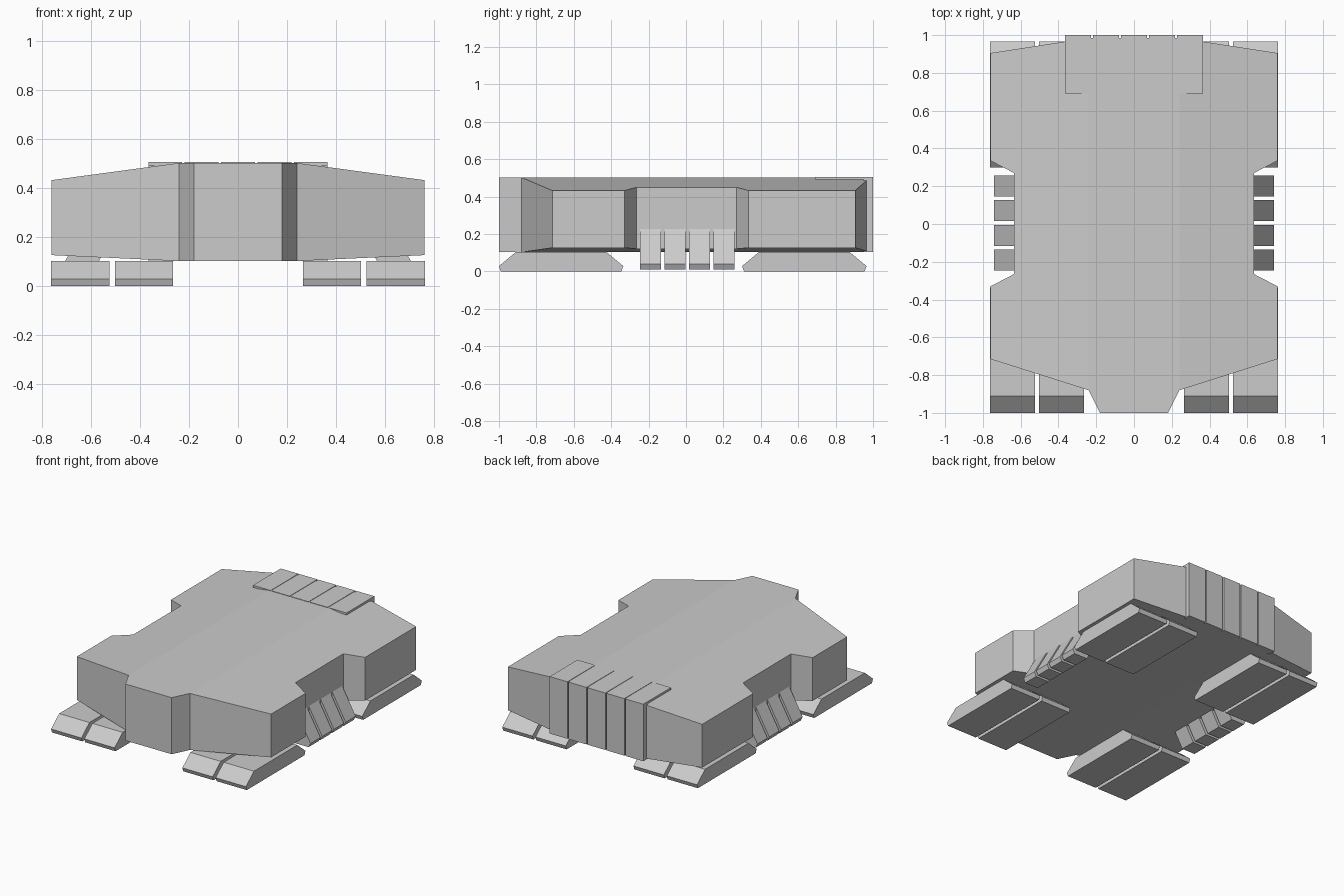
import bpy, bmesh

if "Cube" in bpy.data.objects:
    bpy.data.objects.remove(bpy.data.objects["Cube"])


def make_object(name, bm):
    bmesh.ops.recalc_face_normals(bm, faces=bm.faces)
    mesh = bpy.data.meshes.new(name)
    bm.to_mesh(mesh)
    bm.free()
    obj = bpy.data.objects.new(name, mesh)
    bpy.context.collection.objects.link(obj)
    return obj


def prism(points, direction):
    """Closed profile of 3D points extruded along a direction."""
    bm = bmesh.new()
    face = bm.faces.new([bm.verts.new(p) for p in points])
    ext = bmesh.ops.extrude_face_region(bm, geom=[face])
    verts = [v for v in ext["geom"] if isinstance(v, bmesh.types.BMVert)]
    bmesh.ops.translate(bm, verts=verts, vec=direction)
    return bm


# Hull: mirrored plan outline, folded along x = +-0.24 so the flanks taper
half = [(0.18, -1.0), (0.24, -0.88), (0.76, -0.715), (0.76, -0.33), (0.635, -0.265),
        (0.635, 0.27), (0.76, 0.335), (0.76, 0.905), (0.24, 0.985)]
outline = half + [(-x, y) for x, y in reversed(half)]
hull = prism([(x, y, 0) for x, y in outline], (0, 0, 1))
for x in (-0.24, 0.24):
    bmesh.ops.bisect_plane(hull, geom=hull.verts[:] + hull.edges[:] + hull.faces[:],
                           plane_co=(x, 0, 0), plane_no=(1, 0, 0), dist=0.0001)
for v in hull.verts:
    t = max(0, (abs(v.co.x) - 0.24) / 0.52)
    v.co.z = 0.502 - 0.07 * t if v.co.z > 0.5 else 0.102 + 0.024 * t
make_object("hull", hull)

# Feet: two bevelled treads at each corner, with tops running up to the hull
for side in (-1, 1):
    for end, y0, y1 in (("front", -1.0, -0.335), ("rear", 0.3, 0.965)):
        profile = [(y0 + 0.01, 0), (y0, 0.028), (y0 + 0.09, 0.103),
                   (y1 - 0.09, 0.103), (y1, 0.028), (y1 - 0.01, 0)]
        for label, x0 in (("inner", 0.265), ("outer", 0.525)):
            pts = [(side * x0, y, z) for y, z in profile]
            name = f"{end}_{label}_foot_{'left' if side < 0 else 'right'}"
            make_object(name, prism(pts, (side * 0.237, 0, 0)))

# Side skirts: four slanted slats hanging in each flank recess
slat = [(0.60, 0.288), (0.74, 0.04), (0.725, 0.01), (0.62, 0.01), (0.54, 0.15), (0.54, 0.288)]
for side in (-1, 1):
    for i in range(4):
        y = -0.247 + i * 0.131
        pts = [(side * x, y, z) for x, z in slat]
        make_object(f"side_slat_{'left' if side < 0 else 'right'}_{i + 1}",
                    prism(pts, (0, 0.112, 0)))

# Rear cladding: five strips wrapping from the roof down the back
wrap = [(0.69, 0.49), (0.69, 0.505), (1.0, 0.505), (1.0, 0.102), (0.95, 0.102), (0.95, 0.49)]
for i in range(5):
    x = -0.366 + i * 0.1484
    make_object(f"rear_strip_{i + 1}",
                prism([(x, y, z) for y, z in wrap], (0.1384, 0, 0)))
